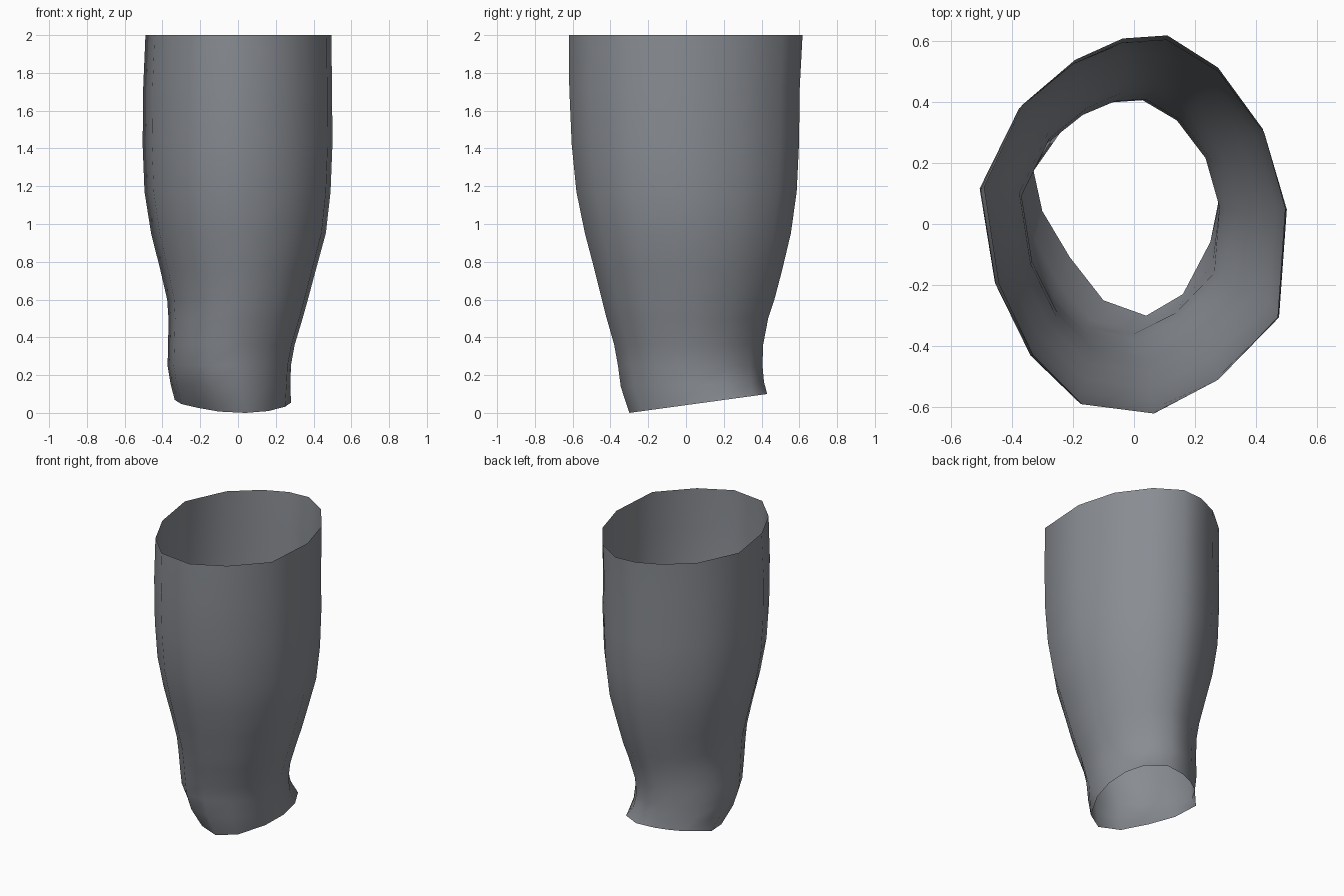
import bpy, bmesh

if "Cube" in bpy.data.objects:
    bpy.data.objects.remove(bpy.data.objects["Cube"])

# Outline of the wide upper opening and of the narrow lower opening (x, y)
UPPER = [(-.04, .61), (.11, .62), (.28, .515), (.43, .315), (.505, .055), (.48, -.30), (.28, -.505),
         (.065, -.615), (-.175, -.585), (-.34, -.425), (-.455, -.19), (-.505, .125), (-.375, .395), (-.2, .54)]
LOWER = [(-.05, .41), (.08, .425), (.21, .35), (.265, .24), (.28, .09), (.25, -.06), (.16, -.23),
         (.04, -.30), (-.10, -.25), (-.21, -.11), (-.30, .04), (-.335, .2), (-.22, .325), (-.14, .375)]

# Rings: height, x min, x max, y min, y max, blend to lower outline, rim tilt
RINGS = [
    (.05, -.335, .28, -.30, .43, 1, 1),
    (.15, -.357, .278, -.345, .413, .35, .25),
    (.25, -.373, .28, -.36, .405, .08, 0),
    (.36, -.370, .30, -.38, .408, 0, 0),
    (.50, -.368, .342, -.42, .435, 0, 0),
    (.60, -.375, .37, -.445, .468, 0, 0),
    (.76, -.412, .413, -.485, .51, 0, 0),
    (.95, -.46, .465, -.535, .555, 0, 0),
    (1.17, -.495, .49, -.58, .586, 0, 0),
    (1.42, -.505, .50, -.605, .598, 0, 0),
    (1.72, -.502, .498, -.618, .602, 0, 0),
    (2.0, -.49, .494, -.62, .617, 0, 0),
]


def unit(points):
    """Scale an outline into the 0..1 square."""
    xs, ys = zip(*points)
    return [((x - min(xs)) / (max(xs) - min(xs)), (y - min(ys)) / (max(ys) - min(ys))) for x, y in points]


upper, lower = unit(UPPER), unit(LOWER)
bm = bmesh.new()
rings = []
for z, x0, x1, y0, y1, blend, tilt in RINGS:
    ring = []
    pts = [(a[0] + (b[0] - a[0]) * blend, a[1] + (b[1] - a[1]) * blend) for a, b in zip(upper, lower)]
    for u, v in unit(pts):
        ring.append(bm.verts.new((x0 + (x1 - x0) * u, y0 + (y1 - y0) * v, z + tilt * .1 * (v - .5))))
    rings.append(ring)

# Open tube wall
n = len(UPPER)
for a, b in zip(rings, rings[1:]):
    for i in range(n):
        j = (i + 1) % n
        bm.faces.new((a[j], a[i], b[i], b[j]))
for f in bm.faces:
    f.smooth = True

mesh = bpy.data.meshes.new("sleeve")
bm.to_mesh(mesh)
bm.free()
sleeve = bpy.data.objects.new("sleeve", mesh)
bpy.context.collection.objects.link(sleeve)

mat = bpy.data.materials.new("slate grey")
mat.diffuse_color = (.25, .265, .29, 1)
mat.use_nodes = True
mat.node_tree.nodes["Principled BSDF"].inputs["Base Color"].default_value = mat.diffuse_color
mesh.materials.append(mat)
